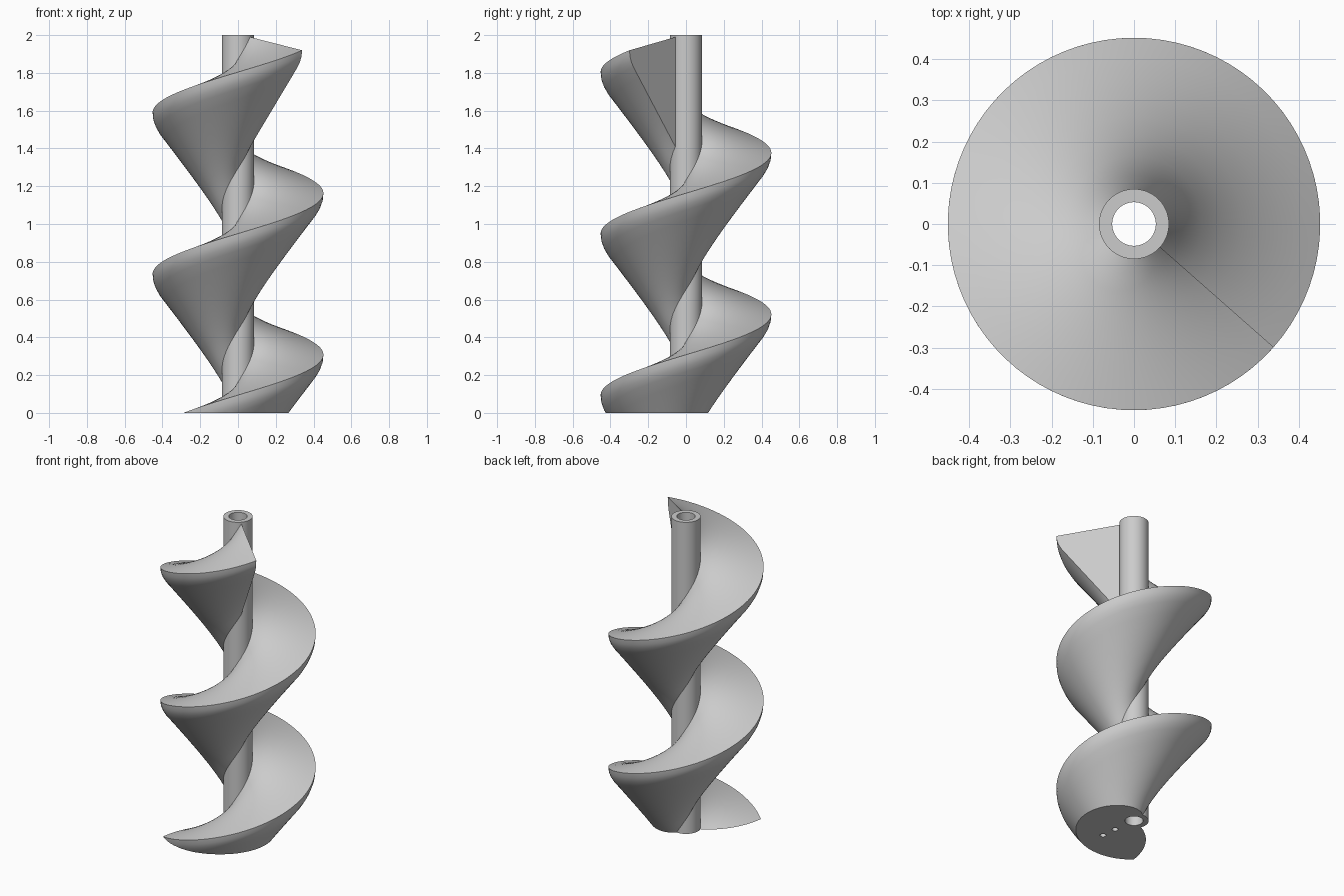
import bpy, bmesh
from math import radians, cos, sin, pi
from mathutils import Vector

cube = bpy.data.objects.get("Cube")
if cube:
    bpy.data.objects.remove(cube)

PITCH = 0.855       # rise per turn
RIM_Z = 0.308       # rim height at angle zero
START, END = -200, 678.6
STEPS = 200

grey = bpy.data.materials.new("plain grey")
grey.use_nodes = True
grey.diffuse_color = (0.6, 0.6, 0.6, 1)
grey.node_tree.nodes["Principled BSDF"].inputs["Base Color"].default_value = (0.6, 0.6, 0.6, 1)


def finish(bm, name):
    bmesh.ops.recalc_face_normals(bm, faces=bm.faces[:])
    mesh = bpy.data.meshes.new(name)
    bm.to_mesh(mesh)
    bm.free()
    obj = bpy.data.objects.new(name, mesh)
    bpy.context.collection.objects.link(obj)
    mesh.materials.append(grey)
    return obj


def select(obj):
    bpy.ops.object.select_all(action='DESELECT')
    obj.select_set(True)
    bpy.context.view_layer.objects.active = obj


def smooth(obj):
    select(obj)
    bpy.ops.object.shade_smooth_by_angle(angle=radians(30))


def line(a, b, n):
    """Points from a towards b, leaving out b."""
    return [Vector(a).lerp(Vector(b), i / n) for i in range(n)]


def bridge(bm, a, b):
    for i in range(len(a)):
        j = (i + 1) % len(a)
        bm.faces.new((a[i], a[j], b[j], b[i]))


# Hollow shaft: a rectangular wall section turned about z
bm = bmesh.new()
rings = []
for r, z in ((0.085, 0), (0.085, 2), (0.053, 2), (0.053, 0)):
    rings.append([bm.verts.new((r * cos(2 * pi * k / 64), r * sin(2 * pi * k / 64), z))
                  for k in range(64)])
for i in range(4):
    bridge(bm, rings[i], rings[(i + 1) % 4])
smooth(finish(bm, "shaft"))

# Screw flight: wedge section (radius, height from rim) swept along a helix
section = (line((0.07, 0.073), (0.452, 0), 8)
           + [Vector((0.452, 0)), Vector((0.449, -0.03)), Vector((0.438, -0.06))]
           + line((0.42, -0.09), (0.07, -0.53), 8) + [Vector((0.07, -0.53))])
bm = bmesh.new()
rings = []
for k in range(STEPS + 1):
    deg = START + (END - START) * k / STEPS
    a, rise = radians(deg), RIM_Z + PITCH * deg / 360
    rings.append([bm.verts.new((r * cos(a), r * sin(a), rise + z)) for r, z in section])
for lower, upper in zip(rings, rings[1:]):
    bridge(bm, lower, upper)
bm.faces.new(rings[0])
bm.faces.new(rings[-1])

# Flat foot: trim the helix at the ground and close the cut
cut = bmesh.ops.bisect_plane(bm, geom=bm.verts[:] + bm.edges[:] + bm.faces[:],
                             plane_co=(0, 0, 0), plane_no=(0, 0, 1), clear_inner=True)
rim = [e for e in cut["geom_cut"] if isinstance(e, bmesh.types.BMEdge)]
bmesh.ops.triangle_fill(bm, edges=rim, use_beauty=True, use_dissolve=False)
flight = finish(bm, "screw_flight")

# Two small blind holes in the foot
for x, y in ((0.02, -0.147), (0.03, -0.245)):
    bpy.ops.mesh.primitive_cylinder_add(vertices=24, radius=0.018, depth=0.16, location=(x, y, 0))
    cutter = bpy.context.object
    cutter.name = "hole_cutter"
    cutter.hide_render = True
    select(flight)
    mod = flight.modifiers.new("hole", 'BOOLEAN')
    mod.operation = 'DIFFERENCE'
    mod.solver = 'EXACT'
    mod.object = cutter
    bpy.ops.object.modifier_apply(modifier=mod.name)
    bpy.data.objects.remove(cutter)
smooth(flight)
